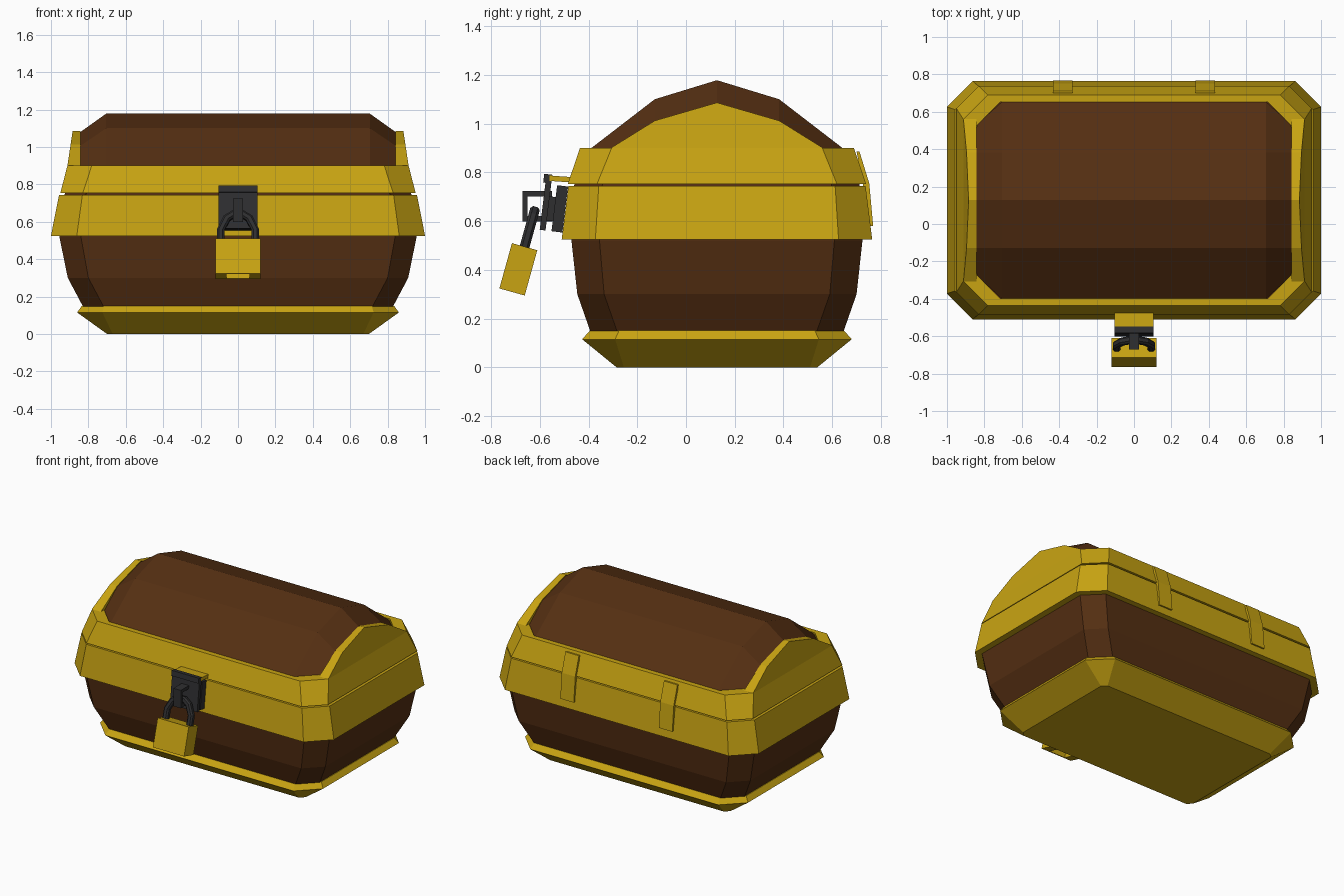
import bpy, bmesh, math
from mathutils import Matrix

if "Cube" in bpy.data.objects:
    bpy.data.objects.remove(bpy.data.objects["Cube"])

CY = 0.127  # depth centre of the chest body


def material(name, rgb):
    m = bpy.data.materials.new(name)
    m.diffuse_color = (*rgb, 1)
    m.use_nodes = True
    m.node_tree.nodes["Principled BSDF"].inputs["Base Color"].default_value = m.diffuse_color
    return m


GOLD = material("gold", (0.58, 0.37, 0.006))
WOOD = material("brown wood", (0.09, 0.028, 0.006))
IRON = material("dark iron", (0.028, 0.028, 0.03))


def finish(name, bm, mat):
    bmesh.ops.recalc_face_normals(bm, faces=bm.faces)
    me = bpy.data.meshes.new(name)
    bm.to_mesh(me)
    bm.free()
    me.materials.append(mat)
    ob = bpy.data.objects.new(name, me)
    bpy.context.collection.objects.link(ob)
    return ob


def loft(name, rings, mat, hollow=False):
    """Skin a list of equal-length point loops; cap the ends or join them."""
    bm = bmesh.new()
    vs = [[bm.verts.new(p) for p in r] for r in rings]
    n = len(vs[0])
    pairs = list(zip(vs, vs[1:]))
    if hollow:
        pairs.append((vs[-1], vs[0]))
    else:
        bm.faces.new(vs[0])
        bm.faces.new(vs[-1])
    for a, b in pairs:
        for i in range(n):
            j = (i + 1) % n
            bm.faces.new((a[i], a[j], b[j], b[i]))
    return finish(name, bm, mat)


def octagon(z, hx, hy, c):
    """Rectangle with cut corners around the chest centre."""
    q = [(hx, hy - c), (hx - c, hy), (c - hx, hy), (-hx, hy - c),
         (-hx, c - hy), (c - hx, -hy), (hx - c, -hy), (hx, c - hy)]
    return [(x, y + CY, z) for x, y in q]


def box(name, center, size, mat, tilt=0.0):
    bm = bmesh.new()
    bmesh.ops.create_cube(bm, size=1)
    bm.transform(Matrix.Translation(center) @ Matrix.Rotation(math.radians(tilt), 4, 'X')
                 @ Matrix.Diagonal((*size, 1)))
    return finish(name, bm, mat)


# Base, body and lower band
loft("base", [octagon(0, 0.70, 0.412, 0.03), octagon(0.115, 0.86, 0.553, 0.135),
              octagon(0.15, 0.835, 0.522, 0.12)], GOLD)
loft("body", [octagon(0.14, 0.825, 0.517, 0.11), octagon(0.30, 0.91, 0.573, 0.11),
              octagon(0.52, 0.955, 0.597, 0.115), octagon(0.76, 0.925, 0.585, 0.115)], WOOD)
loft("lower_band", [octagon(0.525, 1.0, 0.637, 0.138), octagon(0.743, 0.957, 0.61, 0.125),
                    octagon(0.743, 0.90, 0.56, 0.11), octagon(0.525, 0.92, 0.57, 0.11)],
     GOLD, hollow=True)

# Lid rim
loft("lid_rim", [octagon(0.753, 0.95, 0.612, 0.12), octagon(0.90, 0.912, 0.562, 0.13),
                 octagon(0.90, 0.84, 0.526, 0.125), octagon(0.753, 0.84, 0.526, 0.125)],
     GOLD, hollow=True)


# Domed lid: four cross-sections along the width
def dome(x, hy, z_side, z_mid, z_top):
    p = [(-hy, 0.76), (-hy, z_side), (-0.255, z_mid), (0, z_top),
         (0.255, z_mid), (hy, z_side), (hy, 0.76)]
    return [(x, y + CY, z) for y, z in p]


loft("lid_dome", [dome(-0.845, 0.40, 0.89, 1.005, 1.078), dome(-0.705, 0.528, 0.89, 1.10, 1.178),
                  dome(0.705, 0.528, 0.89, 1.10, 1.178), dome(0.845, 0.40, 0.89, 1.005, 1.078)], WOOD)

# Arched end plates of the lid and the rear hinges
arch = [(-0.435, 0.90), (-0.255, 1.012), (0, 1.086), (0.255, 1.012), (0.435, 0.90)]
for s, side in ((-1, "left"), (1, "right")):
    loft(side + "_end_plate",
         [[(s * (0.912 - (z - 0.9) * 0.15), y + CY, z) for y, z in arch],
          [(s * 0.842, y + CY, z) for y, z in arch]], GOLD)
    hinge = [(0.70, 0.885), (0.712, 0.885), (0.752, 0.755), (0.768, 0.58), (0.74, 0.58), (0.725, 0.755)]
    loft(side + "_hinge", [[(s * 0.38 + d, y, z) for y, z in hinge] for d in (-0.052, 0.052)], GOLD)

# Latch: strap, pin, hanging plate, backing plate and staple
box("latch_strap", (0, -0.505, 0.772), (0.21, 0.11, 0.022), GOLD, -4)
box("latch_pin", (0, -0.567, 0.774), (0.21, 0.034, 0.036), IRON, -7)
box("latch_plate", (0, -0.575, 0.672), (0.21, 0.024, 0.22), IRON, -7)
box("backing_plate", (0, -0.518, 0.65), (0.19, 0.045, 0.19), IRON, -7)
box("latch_spacer", (0, -0.55, 0.65), (0.12, 0.05, 0.10), IRON, -7)
box("staple_top", (0, -0.61, 0.712), (0.056, 0.12, 0.022), IRON)
box("staple_front", (0, -0.66, 0.66), (0.056, 0.02, 0.124), IRON)
box("staple_bottom", (0, -0.61, 0.61), (0.056, 0.12, 0.022), IRON)

# Padlock body with a recessed key slot underneath
TILT = Matrix.Translation((0, -0.688, 0.402)) @ Matrix.Rotation(math.radians(-15.5), 4, 'X')
bm = bmesh.new()
bmesh.ops.create_cube(bm, size=1)
bm.transform(Matrix.Diagonal((0.24, 0.108, 0.193, 1)))
bmesh.ops.recalc_face_normals(bm, faces=bm.faces)
bottom = min(bm.faces, key=lambda f: f.calc_center_median().z)
bmesh.ops.inset_region(bm, faces=[bottom], thickness=0.015)
for v in bottom.verts:
    v.co.x *= 0.57
slot = bmesh.ops.extrude_discrete_faces(bm, faces=[bottom])["faces"][0]
for v in slot.verts:
    v.co.z += 0.03
bm.transform(TILT)
finish("padlock_body", bm, GOLD)

# Padlock shackle: square bar swept over an arch
path = [(-0.092, 0.08), (-0.092, 0.16), (-0.06, 0.225), (-0.025, 0.247),
        (0.025, 0.247), (0.06, 0.225), (0.092, 0.16), (0.092, 0.08)]
rings = []
for i, (x, z) in enumerate(path):
    x0, z0 = path[max(i - 1, 0)]
    x1, z1 = path[min(i + 1, len(path) - 1)]
    length = math.hypot(x1 - x0, z1 - z0)
    nx, nz = -(z1 - z0) / length, (x1 - x0) / length
    rings.append([(x + a * nx, b, z + a * nz) for a, b in
                  ((0.02, 0.01), (0.01, 0.02), (-0.01, 0.02), (-0.02, 0.01),
                   (-0.02, -0.01), (-0.01, -0.02), (0.01, -0.02), (0.02, -0.01))])
shackle = loft("padlock_shackle", rings, IRON)
shackle.data.transform(TILT)
